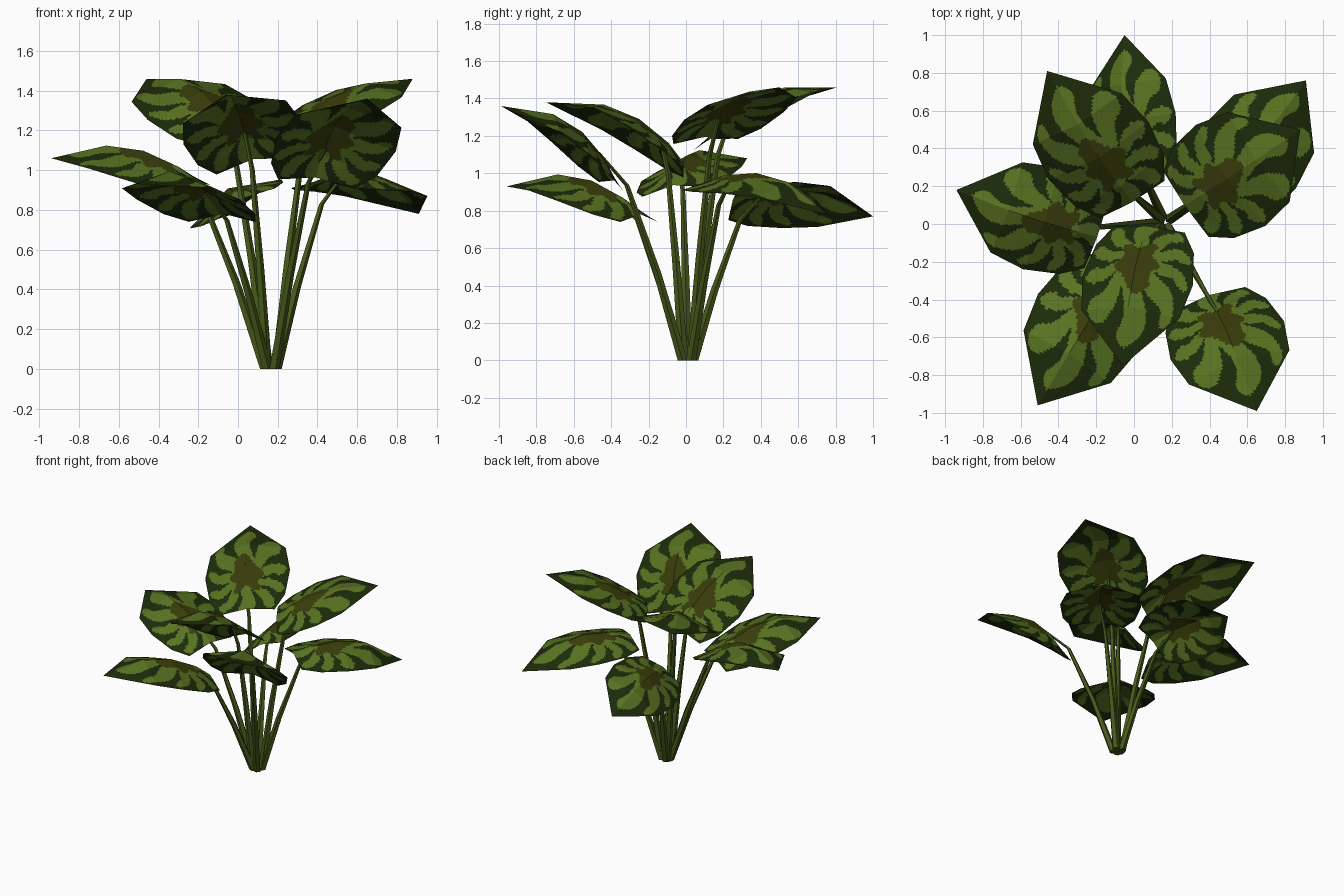
import bpy, bmesh, math
from mathutils import Vector

if "Cube" in bpy.data.objects:
    bpy.data.objects.remove(bpy.data.objects["Cube"])


def mat(name, rgb):
    m = bpy.data.materials.new(name)
    m.diffuse_color = (*rgb, 1)
    m.use_nodes = True
    m.node_tree.nodes["Principled BSDF"].inputs["Base Color"].default_value = m.diffuse_color
    return m


DARK = mat("dark green", (0.012, 0.024, 0.003))
LIGHT = mat("light green", (0.097, 0.168, 0.015))
OLIVE = mat("olive", (0.041, 0.046, 0.003))
STEM = mat("stem green", (0.062, 0.099, 0.010))

# leaf stations: fraction along the leaf, half width, midrib height, edge height
STATIONS = [(0, 0.20, 0.04, 0.0), (0.15, 0.275, 0.10, 0.01), (0.4, 0.31, 0.145, 0.035),
            (0.65, 0.275, 0.13, 0.045), (1, 0.0, 0.0, 0.0)]
N = 60


def station(f):
    for a, b in zip(STATIONS, STATIONS[1:]):
        if f <= b[0] + 1e-6:
            t = (f - a[0]) / (b[0] - a[0])
            return [p + (q - p) * t for p, q in zip(a, b)][1:]


def finish(name, bm, mats):
    me = bpy.data.meshes.new(name)
    bm.to_mesh(me)
    bm.free()
    for m in mats:
        me.materials.append(m)
    ob = bpy.data.objects.new(name, me)
    bpy.context.collection.objects.link(ob)


def pattern(u, f):
    """0 dark margin, 1 light fingers, 2 olive heart"""
    y = f - 0.28
    x = u * station(f)[0] / 0.85
    th = math.atan2(abs(x), y)
    back = 0.68 if y > 0 else 0.32
    r = 0.6 * max(abs(u) * 0.97, abs(y) / back) + 0.4 * math.hypot(x / 0.36, y / back)
    side = 0.6 if u > 0 else -0.4
    if r < 0.34 + 0.08 * math.cos(5 * th + side) + 0.03 * math.sin(13 * x + 17 * y):
        return 2
    # rounded fingers: constant gaps, closing quickly near the margin
    limit = -1.0 + 0.68 * min(1, max(0, r - 0.34) / 0.3) + 1.2 * max(0, (r - 0.74) / 0.17) ** 2
    wave = math.cos(10.2 * th + side + 1.6 * (r - 0.5) + 0.7 * math.sin(10 * r + 4 * side))
    return 1 if wave > limit else 0


def leaf(name, rear, tip, roll, width, arch):
    """Arched, creased leaf from rear edge to tip; returns the stem joint"""
    rear, tip = Vector(rear), Vector(tip)
    along = tip - rear
    yv = along.normalized()
    xv = yv.cross(Vector((0, 0, 1))).normalized()
    nv = xv.cross(yv)
    c, s = math.cos(math.radians(roll)), math.sin(math.radians(roll))
    xv, nv = xv * c - nv * s, nv * c + xv * s

    def point(u, f):
        w, mid, edge = station(f)
        return rear + along * f + xv * (u * w * width) + nv * (arch * (mid + (edge - mid) * abs(u)))

    bm = bmesh.new()
    grid = [[bm.verts.new(point(2 * i / N - 1, j / N)) for i in range(N + 1)]
            for j in range(N + 1)]
    for j in range(N):
        for i in range(N):
            face = bm.faces.new((grid[j][i], grid[j][i + 1], grid[j + 1][i + 1], grid[j + 1][i]))
            face.material_index = pattern(2 * (i + 0.5) / N - 1, (j + 0.5) / N)
    bmesh.ops.remove_doubles(bm, verts=bm.verts, dist=1e-5)
    finish(name, bm, [DARK, LIGHT, OLIVE])
    return point(0, 0.22) - nv * 0.005


def stem(name, joint):
    """Tapered five-sided stalk, bending outward near its leaf"""
    root = Vector((0.165, 0.01, 0))
    out = Vector((joint.x - root.x, joint.y - root.y, 0))
    base = root + out.normalized() * 0.032
    run = joint - base
    path = [(base, 0.028),
            (base + Vector((run.x * 0.3, run.y * 0.3, run.z * 0.42)), 0.022),
            (base + Vector((run.x * 0.66, run.y * 0.66, run.z * 0.84)), 0.014),
            (joint, 0.010)]
    bm = bmesh.new()
    rings = [[bm.verts.new(p + Vector((r * math.cos(k * math.tau / 5), r * math.sin(k * math.tau / 5), 0)))
              for k in range(5)] for p, r in path]
    for a, b in zip(rings, rings[1:]):
        for k in range(5):
            bm.faces.new((a[k], a[(k + 1) % 5], b[(k + 1) % 5], b[k]))
    bm.faces.new(rings[0][::-1])
    bm.faces.new(rings[-1])
    finish(name, bm, [STEM])


# every leaf: rear edge, tip, roll in degrees (positive lowers the right side),
# width factor, arch factor
LEAVES = {
    "left": ((-0.20, -0.06, 0.90), (-0.94, 0.18, 1.06), -8, 0.93, 0.95),
    "back_left_high": ((-0.01, 0.13, 1.15), (-0.46, 0.81, 1.46), -10, 1, 0.9),
    "back_low": ((0.04, 0.25, 0.83), (-0.05, 1.0, 0.77), -28, 0.85, 0.8),
    "right_high": ((0.275, 0.105, 1.17), (0.88, 0.5, 1.46), 4, 1.05, 0.65),
    "right_low": ((0.42, 0.09, 0.91), (0.91, 0.76, 0.78), 0, 0.95, 1),
    "front_center": ((0.08, -0.03, 1.02), (-0.06, -0.75, 1.38), 14, 0.97, 1),
    "front_right": ((0.395, -0.40, 0.93), (0.65, -0.99, 1.36), -8, 1.03, 1),
    "front_left": ((-0.08, -0.25, 0.74), (-0.51, -0.96, 0.93), 0, 0.98, 1.03),
}
for key, (rear, tip, *shape) in LEAVES.items():
    stem(key + "_stem", leaf(key + "_leaf", rear, tip, *shape))
